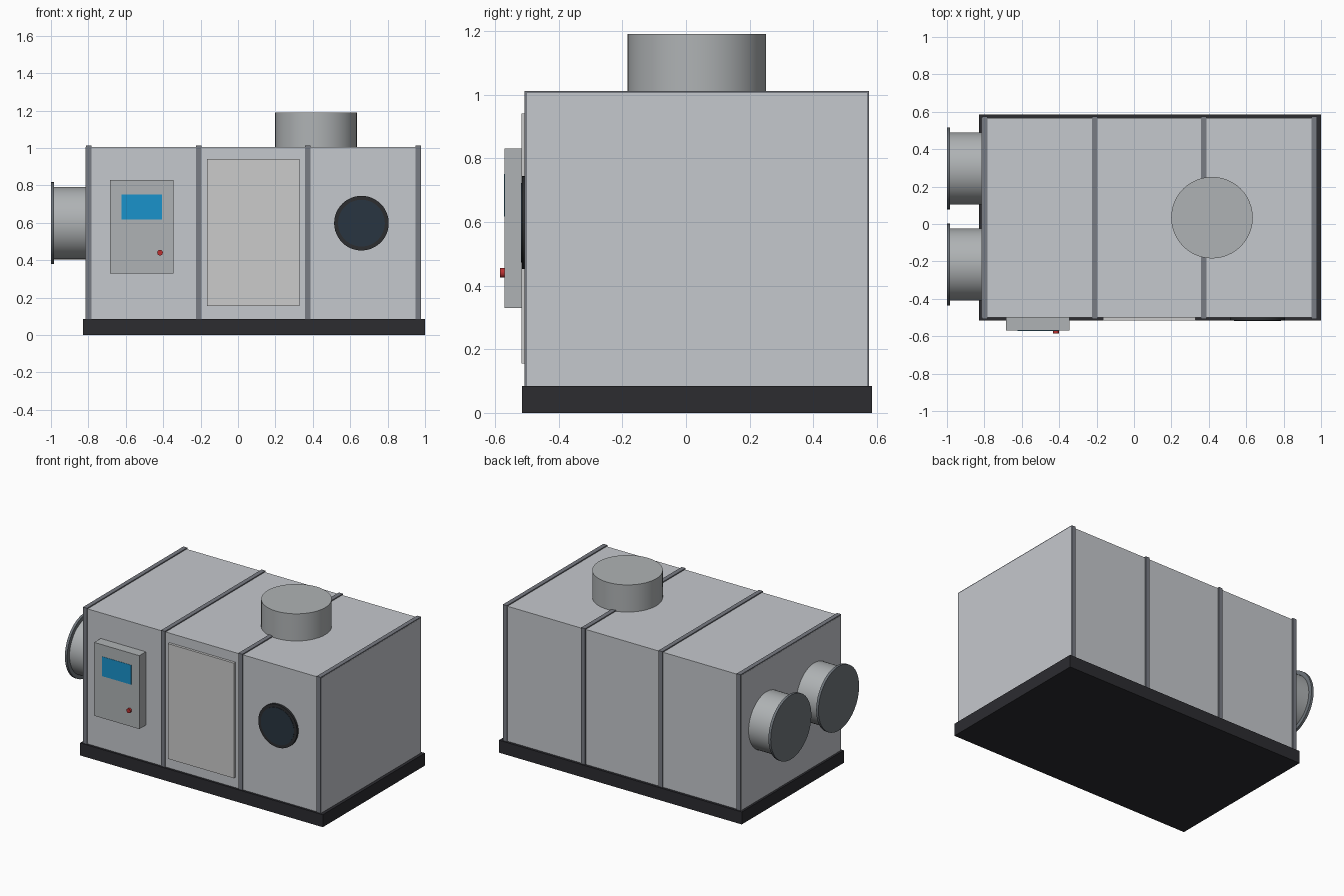
import bpy, math

if "Cube" in bpy.data.objects:
    bpy.data.objects.remove(bpy.data.objects["Cube"])


def material(name, rgb):
    m = bpy.data.materials.new(name)
    m.diffuse_color = (*rgb, 1)
    m.use_nodes = True
    m.node_tree.nodes["Principled BSDF"].inputs["Base Color"].default_value = m.diffuse_color
    return m


PANEL = material("panel_grey", (0.56, 0.58, 0.61))
DOOR = material("door_grey", (0.66, 0.66, 0.68))
RIB = material("rib_grey", (0.19, 0.2, 0.23))
DUCT = material("duct_metal", (0.43, 0.45, 0.46))
FLANGE = material("flange_grey", (0.16, 0.18, 0.2))
BASE = material("base_black", (0.025, 0.025, 0.03))
RING = material("ring_black", (0.025, 0.027, 0.03))
GLASS = material("dark_glass", (0.022, 0.036, 0.053))
SCREEN = material("screen_blue", (0.01, 0.29, 0.6))
RED = material("button_red", (0.5, 0.03, 0.03))


def box(name, x, y, z, mat):
    """Box from (min, max) ranges on each axis."""
    bpy.ops.mesh.primitive_cube_add(size=1, location=[sum(r) / 2 for r in (x, y, z)])
    o = bpy.context.object
    o.name = name
    o.scale = [r[1] - r[0] for r in (x, y, z)]
    bpy.ops.object.transform_apply(location=False, rotation=False)
    o.data.materials.append(mat)
    return o


def cylinder(name, axis, centre, radius, span, mat, sides=48):
    """Cylinder along an axis; centre holds the other two coordinates in order."""
    loc = list(centre)
    loc.insert("xyz".index(axis), sum(span) / 2)
    rot = {"x": (0, math.pi / 2, 0), "y": (math.pi / 2, 0, 0), "z": (0, 0, 0)}[axis]
    bpy.ops.mesh.primitive_cylinder_add(vertices=sides, radius=radius,
                                        depth=span[1] - span[0], location=loc, rotation=rot)
    o = bpy.context.object
    o.name = name
    o.data.materials.append(mat)
    bpy.ops.object.shade_smooth_by_angle(angle=math.radians(35))
    return o


# Plinth and cabinet
box("base_plinth", (-0.83, 1.0), (-0.515, 0.585), (0, 0.085), BASE)
box("cabinet", (-0.815, 0.979), (-0.5, 0.568), (0.085, 1.005), PANEL)

# Frame ribs: posts front and back, bar across the roof
for i, x in enumerate((-0.799, -0.21, 0.373, 0.963)):
    xs = (x - 0.015, x + 0.015)
    box(f"rib_front_{i}", xs, (-0.507, -0.48), (0.085, 1.012), RIB)
    box(f"rib_back_{i}", xs, (0.55, 0.575), (0.085, 1.012), RIB)
    box(f"rib_top_{i}", xs, (-0.48, 0.55), (0.985, 1.012), RIB)

# Access door
box("access_door", (-0.167, 0.33), (-0.517, -0.5), (0.155, 0.94), DOOR)

# Control box with screen and button
box("control_box", (-0.685, -0.345), (-0.57, -0.5), (0.33, 0.83), DUCT)
box("control_screen", (-0.624, -0.405), (-0.572, -0.56), (0.617, 0.75), SCREEN)
cylinder("control_button", "y", (-0.417, 0.44), 0.015, (-0.585, -0.565), RED, 24)

# Round inspection window
cylinder("window_ring", "y", (0.66, 0.598), 0.146, (-0.516, -0.49), RING)
cylinder("window_glass", "y", (0.66, 0.598), 0.125, (-0.518, -0.5), GLASS)

# Roof duct
cylinder("roof_duct", "z", (0.417, 0.034), 0.218, (0.99, 1.19), DUCT)

# Side ducts with end flanges
for side, y in (("back", 0.297), ("front", -0.217)):
    cylinder(f"side_duct_{side}", "x", (y, 0.598), 0.193, (-0.985, -0.8), DUCT)
    cylinder(f"side_flange_{side}", "x", (y, 0.598), 0.219, (-1.0, -0.983), FLANGE)
